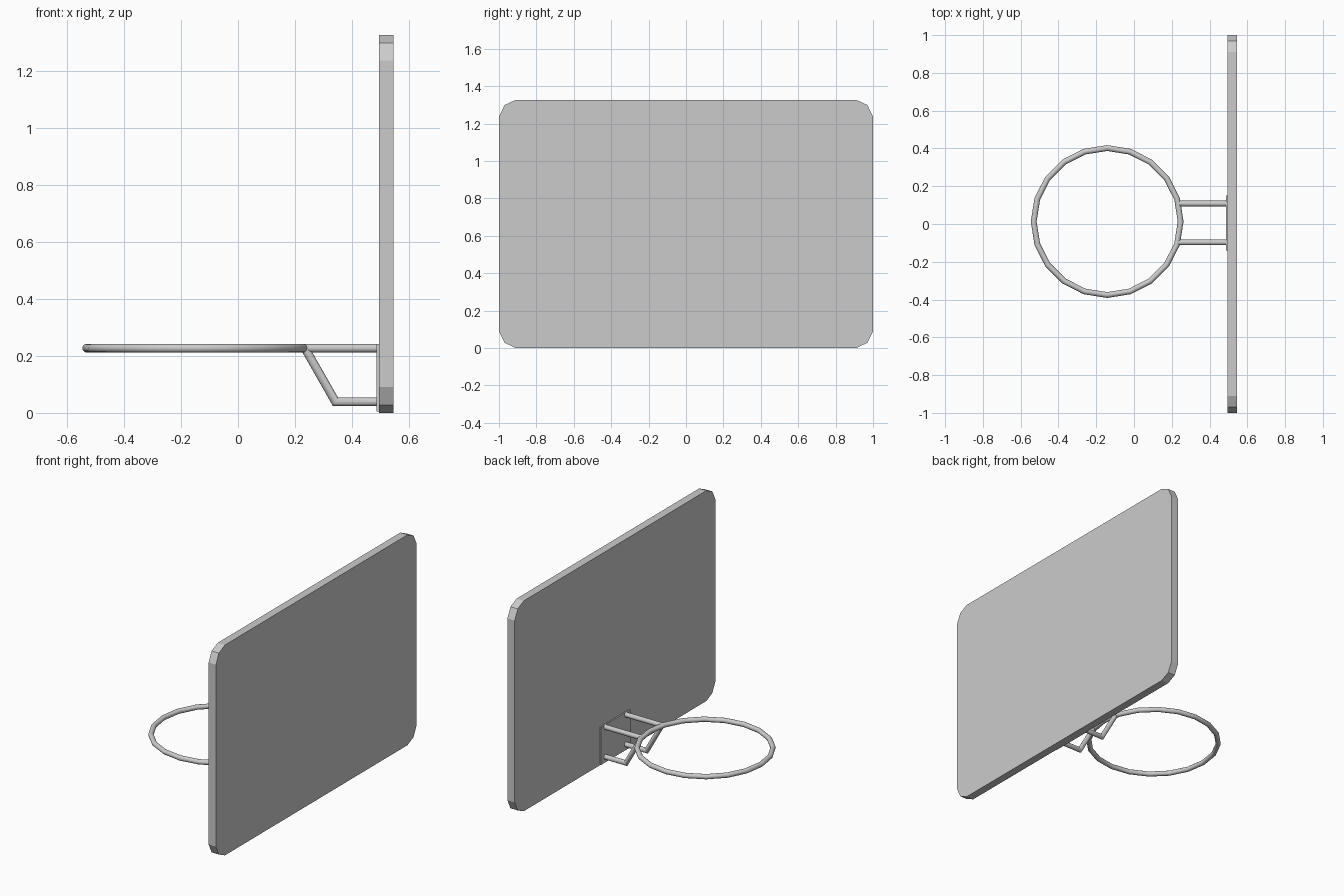
import bpy, bmesh
from math import cos, sin, pi
from mathutils import Vector

if "Cube" in bpy.data.objects:
    bpy.data.objects.remove(bpy.data.objects["Cube"])

TUBE_R, TUBE_SIDES = 0.0152, 12


def add_object(name, bm, smooth=False):
    bmesh.ops.recalc_face_normals(bm, faces=bm.faces)
    mesh = bpy.data.meshes.new(name)
    bm.to_mesh(mesh)
    bm.free()
    obj = bpy.data.objects.new(name, mesh)
    bpy.context.collection.objects.link(obj)
    if smooth:
        bpy.ops.object.select_all(action='DESELECT')
        obj.select_set(True)
        bpy.context.view_layer.objects.active = obj
        bpy.ops.object.shade_smooth_by_angle(angle=0.7)
    return obj


def slab(name, outline, x0, x1):
    """Extrude a (y, z) outline along x."""
    bm = bmesh.new()
    face = bm.faces.new([bm.verts.new((x0, y, z)) for y, z in outline])
    ext = bmesh.ops.extrude_face_region(bm, geom=[face])
    moved = [v for v in ext["geom"] if isinstance(v, bmesh.types.BMVert)]
    bmesh.ops.translate(bm, verts=moved, vec=(x1 - x0, 0, 0))
    return add_object(name, bm)


def tube(name, path, plane_normal, closed=False):
    """Sweep a round section along a planar path with mitred corners."""
    bm = bmesh.new()
    pts, up, n = [Vector(p) for p in path], Vector(plane_normal), len(path)
    rings = []
    for i, p in enumerate(pts):
        d_in = (p - pts[i - 1]).normalized() if closed or i > 0 else None
        d_out = (pts[(i + 1) % n] - p).normalized() if closed or i < n - 1 else None
        d_in, d_out = d_in or d_out, d_out or d_in
        tangent = (d_in + d_out).normalized()
        side = up.cross(tangent) / tangent.dot(d_in)
        ring = []
        for k in range(TUBE_SIDES):
            a = 2 * pi * k / TUBE_SIDES
            ring.append(bm.verts.new(p + TUBE_R * (cos(a) * side + sin(a) * up)))
        rings.append(ring)
    for i in range(n if closed else n - 1):
        a, b = rings[i], rings[(i + 1) % n]
        for k in range(TUBE_SIDES):
            m = (k + 1) % TUBE_SIDES
            bm.faces.new((a[k], a[m], b[m], b[k]))
    if not closed:
        bm.faces.new(rings[0])
        bm.faces.new(rings[-1])
    return add_object(name, bm, smooth=True)


# Backboard with chamfer-rounded corners
H = 1.327
corner = [(1.0, 0.09), (0.97, 0.028), (0.91, 0.0)]
lower = [(-y, z) for y, z in corner] + corner[::-1]
upper = [(y, H - z) for y, z in reversed(lower)]
slab("backboard", lower + upper, 0.495, 0.546)

# Mounting plate
slab("mounting_plate", [(-0.14, 0.004), (0.15, 0.004), (0.15, 0.242), (-0.14, 0.242)],
     0.487, 0.497)

# Hoop
CX, CY, HZ, HR = -0.142, 0.013, 0.227, 0.389
tube("hoop", [(CX + HR * cos(2 * pi * i / 20), CY + HR * sin(2 * pi * i / 20), HZ)
              for i in range(20)], (0, 0, 1), closed=True)

# Support arms and bent braces
for label, y in (("left", 0.108), ("right", -0.097)):
    tube(f"{label}_arm", [(0.236, y, HZ), (0.49, y, HZ)], (0, 1, 0))
    tube(f"{label}_brace", [(0.238, y, 0.222), (0.342, y, 0.039), (0.49, y, 0.039)],
         (0, 1, 0))
